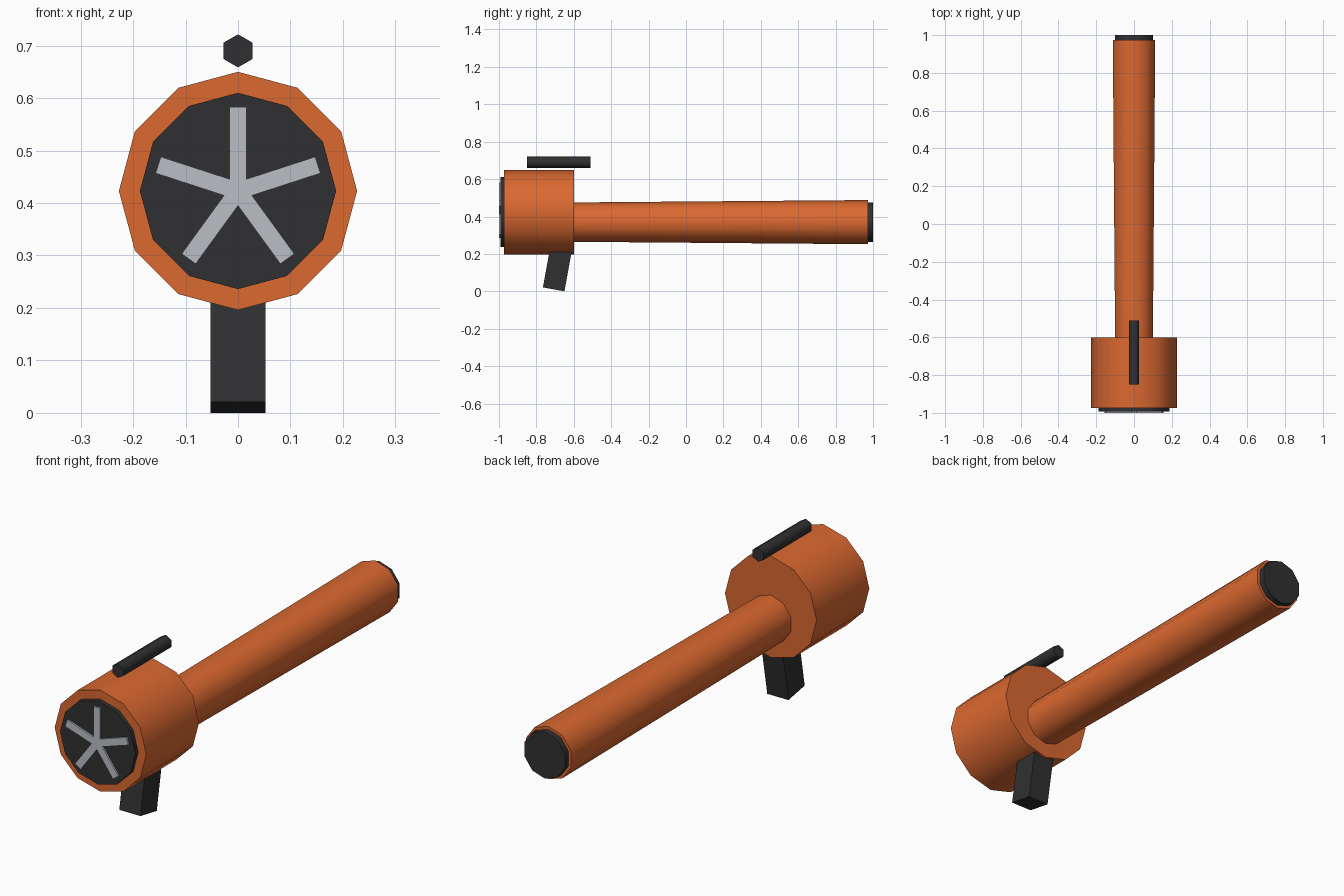
import bpy, math
from mathutils import Vector, Matrix

if "Cube" in bpy.data.objects:
    bpy.data.objects.remove(bpy.data.objects["Cube"])


def material(name, rgb):
    m = bpy.data.materials.new(name)
    m.diffuse_color = (*rgb, 1)
    m.use_nodes = True
    m.node_tree.nodes["Principled BSDF"].inputs["Base Color"].default_value = m.diffuse_color
    return m


ORANGE = material("orange", (0.71, 0.14, 0.03))
BLACK = material("charcoal", (0.03, 0.03, 0.032))
GREY = material("light grey", (0.49, 0.52, 0.56))


def barrel(name, y0, y1, z, r0, r1, sides, mat, angle=40):
    """Cylinder or cone along y, with one corner pointing straight up."""
    bpy.ops.mesh.primitive_cone_add(vertices=sides, radius1=r0, radius2=r1, depth=y1 - y0)
    ob = bpy.context.object
    ob.name = name
    # cone axis z -> y; the first corner (+y) goes to -z, so flip about y
    turn = Matrix.Rotation(math.pi, 4, 'Y') @ Matrix.Rotation(-math.pi / 2, 4, 'X')
    ob.data.transform(Matrix.Translation((0, (y0 + y1) / 2, z)) @ turn)
    ob.data.materials.append(mat)
    bpy.ops.object.shade_smooth_by_angle(angle=math.radians(angle))
    return ob


def box(name, size, matrix, mat):
    bpy.ops.mesh.primitive_cube_add(size=1)
    ob = bpy.context.object
    ob.name = name
    ob.data.transform(matrix @ Matrix.Diagonal((*size, 1)))
    ob.data.materials.append(mat)
    return ob


HUB_Z, TUBE_Z = 0.423, 0.37

# Motor housing and intake disc
barrel("motor_housing", -0.973, -0.60, HUB_Z, 0.227, 0.227, 12, ORANGE)
barrel("intake_disc", -0.992, -0.96, HUB_Z, 0.187, 0.187, 12, BLACK)

# Blower tube, widening slightly towards the dark nozzle end
barrel("blower_tube", -0.62, 0.973, TUBE_Z, 0.105, 0.118, 10, ORANGE)
barrel("nozzle_end", 0.95, 1.0, TUBE_Z, 0.105, 0.105, 10, BLACK)

# Five fan blades around the hub
for i in range(5):
    m = (Matrix.Translation((0, -0.99, HUB_Z))
         @ Matrix.Rotation(math.radians(72 * i), 4, 'Y')
         @ Matrix.Translation((0, 0, 0.08)))
    box(f"fan_blade_{i + 1}", (0.033, 0.02, 0.16), m, GREY)

# Tilted pistol grip below the housing
tilt = Matrix.Rotation(-0.18, 4, 'X')
base = Vector((0, -0.7075, 0.0105))
box("grip", (0.105, 0.117, 0.25),
    Matrix.Translation(base) @ tilt @ Matrix.Translation((0, 0, 0.125)), BLACK)

# Carry bar above the housing
barrel("carry_bar", -0.85, -0.51, 0.69, 0.0315, 0.0315, 6, BLACK, 65)
